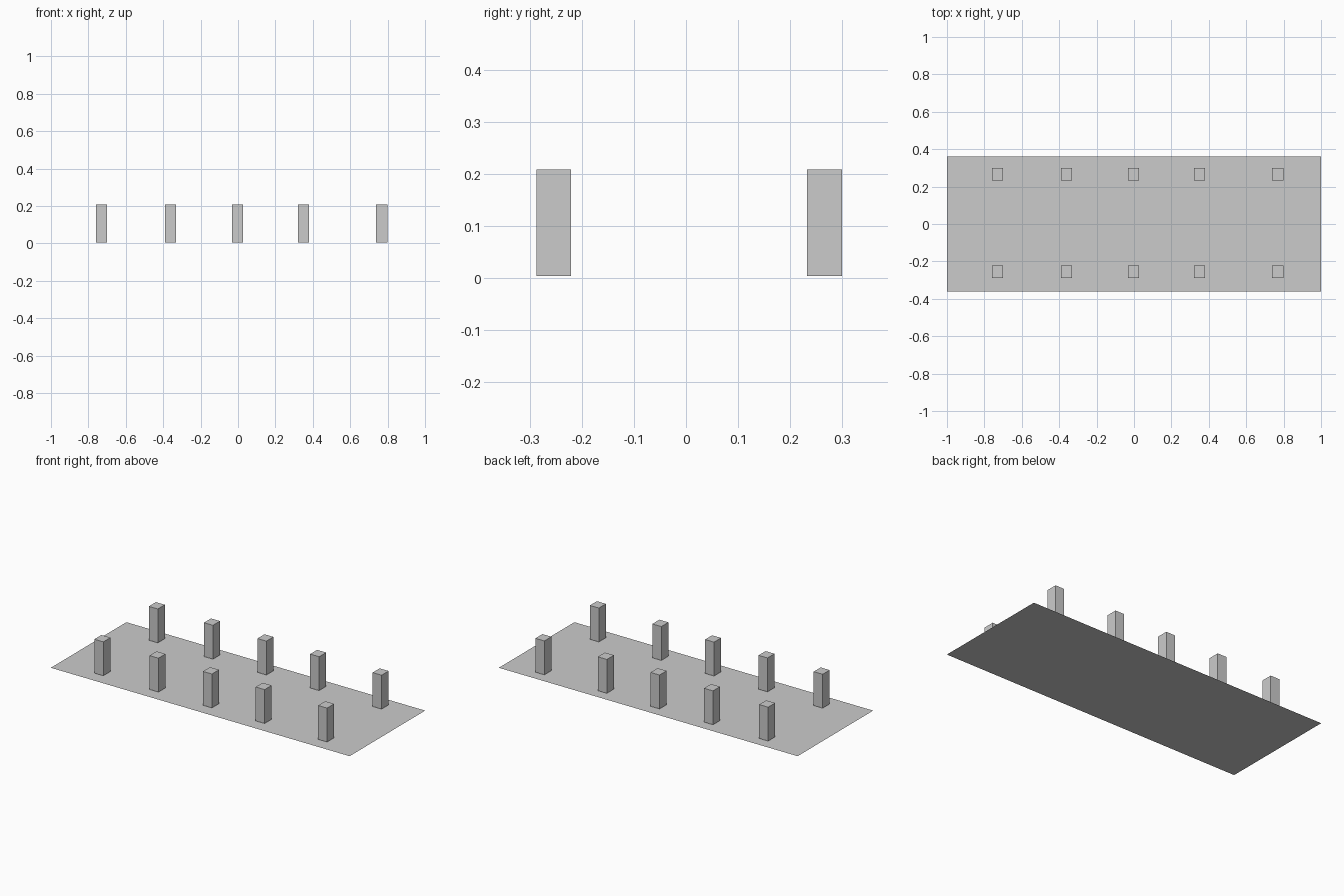
import bpy

if "Cube" in bpy.data.objects:
    bpy.data.objects.remove(bpy.data.objects["Cube"])

# Flat base sheet, a single face
bpy.ops.mesh.primitive_plane_add(size=1, location=(0, 0, 0))
base = bpy.context.object
base.name = "base_sheet"
base.scale = (2.0, 0.722, 1)


def add_post(name, x, y):
    """Square upright post hovering just above the sheet."""
    z0, z1 = 0.004, 0.209
    bpy.ops.mesh.primitive_cube_add(size=1, location=(x, y, (z0 + z1) / 2))
    post = bpy.context.object
    post.name = name
    post.scale = (0.06, 0.067, z1 - z0)


# Two rows of five posts
for row, y in (("front", -0.2545), ("back", 0.2665)):
    for i, x in enumerate((-0.73, -0.361, -0.003, 0.35, 0.768), 1):
        add_post(f"{row}_post_{i}", x, y)
